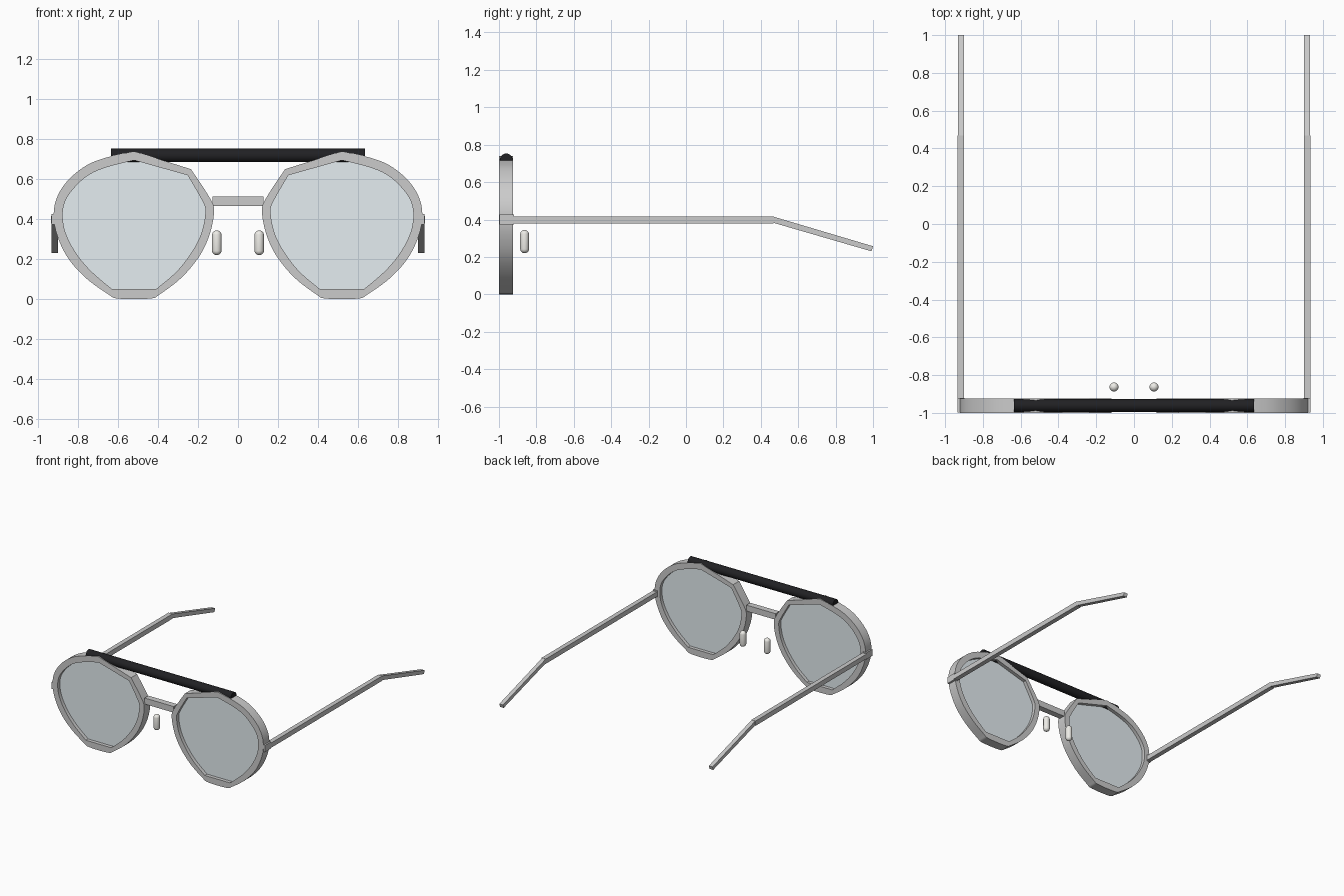
import bpy, bmesh, math
from mathutils import Vector, Matrix

if "Cube" in bpy.data.objects:
    bpy.data.objects.remove(bpy.data.objects["Cube"])


def material(name, rgb):
    m = bpy.data.materials.new(name)
    m.diffuse_color = (*rgb, 1)
    m.use_nodes = True
    m.node_tree.nodes["Principled BSDF"].inputs["Base Color"].default_value = m.diffuse_color
    return m


def finish(name, bm, mirror=True, mat=None):
    """Smooth with sharp edges over 30 degrees, and mirror across x."""
    bmesh.ops.recalc_face_normals(bm, faces=bm.faces)
    for f in bm.faces:
        f.smooth = True
    for e in bm.edges:
        e.smooth = e.calc_face_angle(0) < math.radians(30)
    me = bpy.data.meshes.new(name)
    bm.to_mesh(me)
    bm.free()
    ob = bpy.data.objects.new(name, me)
    bpy.context.collection.objects.link(ob)
    if mat:
        me.materials.append(mat)
    if mirror:
        mod = ob.modifiers.new("Mirror", 'MIRROR')
        mod.use_mirror_merge = False
    return ob


def prism(name, profile, axis, a, b, **kw):
    """Extrude a closed profile along axis 'x' (y,z points) or 'y' (x,z points)."""
    bm = bmesh.new()
    place = (lambda p, d: (d, p[0], p[1])) if axis == 'x' else (lambda p, d: (p[0], d, p[1]))
    lo = [bm.verts.new(place(p, a)) for p in profile]
    hi = [bm.verts.new(place(p, b)) for p in profile]
    n = len(lo)
    for i in range(n):
        j = (i + 1) % n
        bm.faces.new((lo[i], lo[j], hi[j], hi[i]))
    bm.faces.new(lo)
    bm.faces.new(hi[::-1])
    return finish(name, bm, **kw)


def rect(a0, a1, b0, b1):
    return [(a0, b0), (a1, b0), (a1, b1), (a0, b1)]


def spline(points, corners, steps=5):
    """Closed Catmull-Rom curve whose tangents break at the listed corners."""
    pts = [Vector(p) for p in points]
    n, out = len(pts), []
    for i in range(n):
        p1, p2 = pts[i], pts[(i + 1) % n]
        p0 = p1 if i in corners else pts[i - 1]
        p3 = p2 if (i + 1) % n in corners else pts[(i + 2) % n]
        for s in range(steps):
            t = s / steps
            out.append(0.5 * (2 * p1 + (p2 - p0) * t
                              + (2 * p0 - 5 * p1 + 4 * p2 - p3) * t * t
                              + (3 * p1 - p0 - 3 * p2 + p3) * t ** 3))
    return out


black = material("black", (0.015, 0.015, 0.017))
glass = material("pale_lens", (0.78, 0.85, 0.88))
pad_mat = material("pad", (0.85, 0.84, 0.80))

# Rim outlines, starting at the top apex and running round the outer side
outer = spline([(.52, .74), (.66, .708), (.76, .668), (.85, .595), (.905, .51), (.922, .42),
                (.905, .32), (.85, .205), (.76, .105), (.65, .025), (.60, .003), (.44, .003),
                (.39, .025), (.28, .11), (.19, .22), (.14, .33), (.12, .44), (.14, .505),
                (.235, .65)], {0, 18})
inner = spline([(.52, .695), (.65, .662), (.74, .625), (.81, .567), (.862, .495), (.877, .42),
                (.862, .33), (.81, .23), (.735, .14), (.63, .05), (.595, .05), (.445, .05),
                (.41, .05), (.305, .14), (.225, .245), (.18, .34), (.163, .44), (.18, .495),
                (.252, .62)], {0, 9, 12, 18})

# Rims
F, B = -1.0, -0.925
bm = bmesh.new()
loops = [[bm.verts.new((p.x, y, max(p.y, 0))) for p in ring]
         for ring, y in ((outer, F), (outer, B), (inner, B), (inner, F))]
n = len(outer)
for k in range(4):
    a, b = loops[k], loops[(k + 1) % 4]
    for i in range(n):
        j = (i + 1) % n
        bm.faces.new((a[i], a[j], b[j], b[i]))
finish("rims", bm)

# Lenses, seated slightly into the rims
c = Vector((.52, .38))
prism("lenses", [c + (p - c) * 1.015 for p in inner], 'y', -.972, -.952, mat=glass)

# Brow bar
bm = bmesh.new()
bmesh.ops.create_cone(bm, cap_ends=True, segments=32, radius1=.034, radius2=.034, depth=1.27,
                      matrix=Matrix.Translation((0, -.961, .719)) @ Matrix.Rotation(math.pi / 2, 4, 'Y'))
finish("brow_bar", bm, mirror=False, mat=black)

# Bridge
prism("bridge", rect(-.985, -.937, .465, .513), 'x', -.127, .127, mirror=False)

# Nose pads: spheres stretched into capsules
bm = bmesh.new()
bmesh.ops.create_uvsphere(bm, u_segments=24, v_segments=13, radius=.024)
for v in bm.verts:
    v.co.z += math.copysign(.038, v.co.z)
    v.co += Vector((.106, -.863, .282))
finish("nose_pads", bm, mat=pad_mat)

# Hinges, temple arms and drooping tips
prism("hinges", rect(-.997, -.92, .374, .426), 'x', .898, .934)
prism("temple_arms", rect(-.93, .468, .379, .417), 'x', .899, .935)
prism("temple_tips", [(.455, .386), (.465, .416), (1.0, .257), (.992, .230)], 'x', .900, .932)
